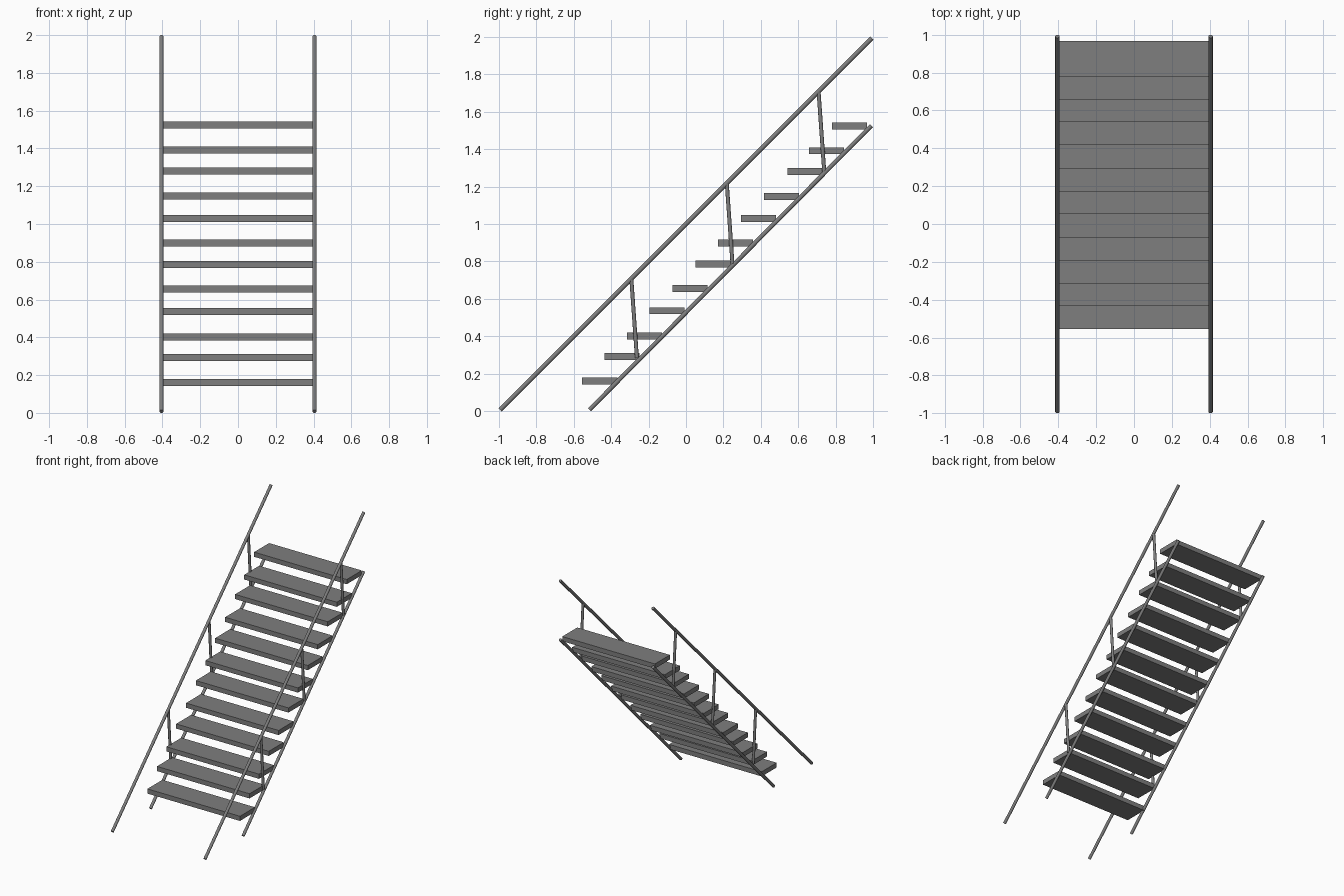
import bpy
from mathutils import Vector

if "Cube" in bpy.data.objects:
    bpy.data.objects.remove(bpy.data.objects["Cube"])

HALF_WIDTH = 0.405
TUBE_RADIUS = 0.0115

# Dark grey painted metal
metal = bpy.data.materials.new("dark_grey_metal")
metal.diffuse_color = (0.21, 0.21, 0.21, 1)
metal.use_nodes = True
metal.node_tree.nodes["Principled BSDF"].inputs["Base Color"].default_value = metal.diffuse_color


def tube(name, x, start, end, radius=TUBE_RADIUS):
    a, b = Vector((x, *start)), Vector((x, *end))
    d = b - a
    bpy.ops.mesh.primitive_cylinder_add(vertices=16, radius=radius, depth=d.length,
                                        location=(a + b) / 2)
    ob = bpy.context.object
    ob.rotation_euler = d.to_track_quat('Z', 'Y').to_euler()
    ob.name = name
    ob.data.materials.append(metal)
    bpy.ops.object.shade_smooth_by_angle()


def tread(name, y_front, z):
    bpy.ops.mesh.primitive_cube_add(size=1, location=(0, y_front + 0.0925, z))
    ob = bpy.context.object
    ob.scale = (2 * HALF_WIDTH, 0.187, 0.037)
    ob.name = name
    ob.data.materials.append(metal)


# Treads: front edge and height of each step, slightly uneven rise
steps = [(-0.553, 0.161), (-0.433, 0.293), (-0.315, 0.403), (-0.193, 0.537),
         (-0.07, 0.655), (0.053, 0.786), (0.171, 0.899), (0.294, 1.029),
         (0.418, 1.147), (0.543, 1.28), (0.657, 1.391), (0.781, 1.523)]
for i, (y, z) in enumerate(steps):
    tread(f"tread_{i + 1}", y, z)

for side, x in (("left", -HALF_WIDTH), ("right", HALF_WIDTH)):
    # Sloping stringer under the treads and parallel handrail
    tube(f"stringer_{side}", x, (-0.515, 0.009), (0.99, 1.525))
    tube(f"handrail_{side}", x, (-0.992, 0.008), (0.992, 1.992))
    # Leaning posts joining stringer to handrail
    for i, (y, z) in enumerate([(-0.262, 0.285), (0.248, 0.79), (0.738, 1.279)]):
        tube(f"post_{side}_{i + 1}", x, (y, z), (y - 0.03, z + 0.425), 0.0105)
